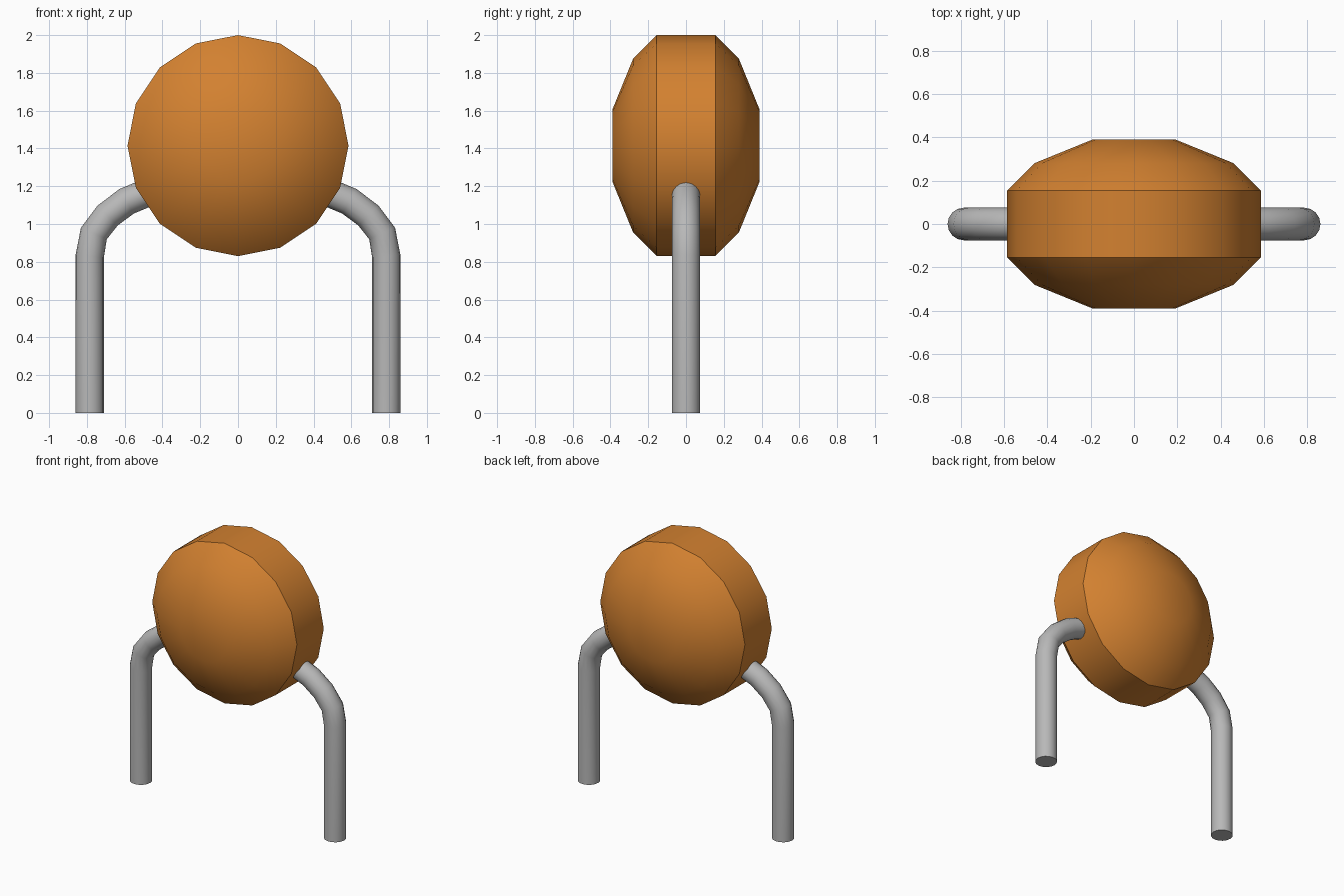
import bpy, bmesh, math
from mathutils import Vector

cube = bpy.data.objects.get("Cube")
if cube:
    bpy.data.objects.remove(cube, do_unlink=True)


def make_material(name, rgb, roughness):
    mat = bpy.data.materials.new(name)
    mat.use_nodes = True
    mat.diffuse_color = (*rgb, 1)
    bsdf = next(n for n in mat.node_tree.nodes if n.type == 'BSDF_PRINCIPLED')
    bsdf.inputs["Base Color"].default_value = (*rgb, 1)
    bsdf.inputs["Roughness"].default_value = roughness
    return mat


def skin_rings(name, rings, mat):
    """Join a row of vertex rings with quads, cap both ends, shade smooth."""
    bm = bmesh.new()
    loops = [[bm.verts.new(p) for p in ring] for ring in rings]
    n = len(loops[0])
    for a, b in zip(loops, loops[1:]):
        for i in range(n):
            j = (i + 1) % n
            bm.faces.new((a[i], a[j], b[j], b[i]))
    bm.faces.new(loops[0])
    bm.faces.new(loops[-1])
    bmesh.ops.recalc_face_normals(bm, faces=bm.faces)
    mesh = bpy.data.meshes.new(name)
    bm.to_mesh(mesh)
    bm.free()
    mesh.materials.append(mat)
    obj = bpy.data.objects.new(name, mesh)
    bpy.context.collection.objects.link(obj)
    bpy.ops.object.select_all(action='DESELECT')
    obj.select_set(True)
    bpy.context.view_layer.objects.active = obj
    bpy.ops.object.shade_smooth_by_angle(angle=math.radians(30))
    return obj


def circle(center, u, v, radius, sides):
    return [center + radius * (u * math.cos(t) + v * math.sin(t))
            for t in (2 * math.pi * i / sides for i in range(sides))]


orange = make_material("orange ceramic", (0.65, 0.22, 0.03), 0.5)
grey = make_material("grey metal", (0.48, 0.48, 0.48), 0.5)
X, Y, Z = Vector((1, 0, 0)), Vector((0, 1, 0)), Vector((0, 0, 1))

# Disc body: lens profile (y, radius) turned about the y axis
half = [(0.155, 0.585), (0.28, 0.46), (0.39, 0.19)]
profile = [(-y, r) for y, r in reversed(half)] + half
skin_rings("disc_body",
           [circle(Vector((0, y, 1.415)), X, Z, r, 16) for y, r in profile],
           orange)

# Wire legs: round wire swept along a bent path in the xz plane
path = [(0.785, 0), (0.785, 0.83), (0.763, 0.95), (0.69, 1.045),
        (0.59, 1.12), (0.40, 1.20)]
for name, side in (("left_leg", 1), ("right_leg", -1)):
    pts = [Vector((side * x, 0, z)) for x, z in path]
    rings = []
    for i, p in enumerate(pts):
        d_in = (p - pts[max(i - 1, 0)]).normalized()
        d_out = (pts[min(i + 1, len(pts) - 1)] - p).normalized()
        across = (d_in + d_out).normalized().cross(Y)
        rings.append(circle(p, across, Y, 0.075, 16))
    skin_rings(name, rings, grey)
